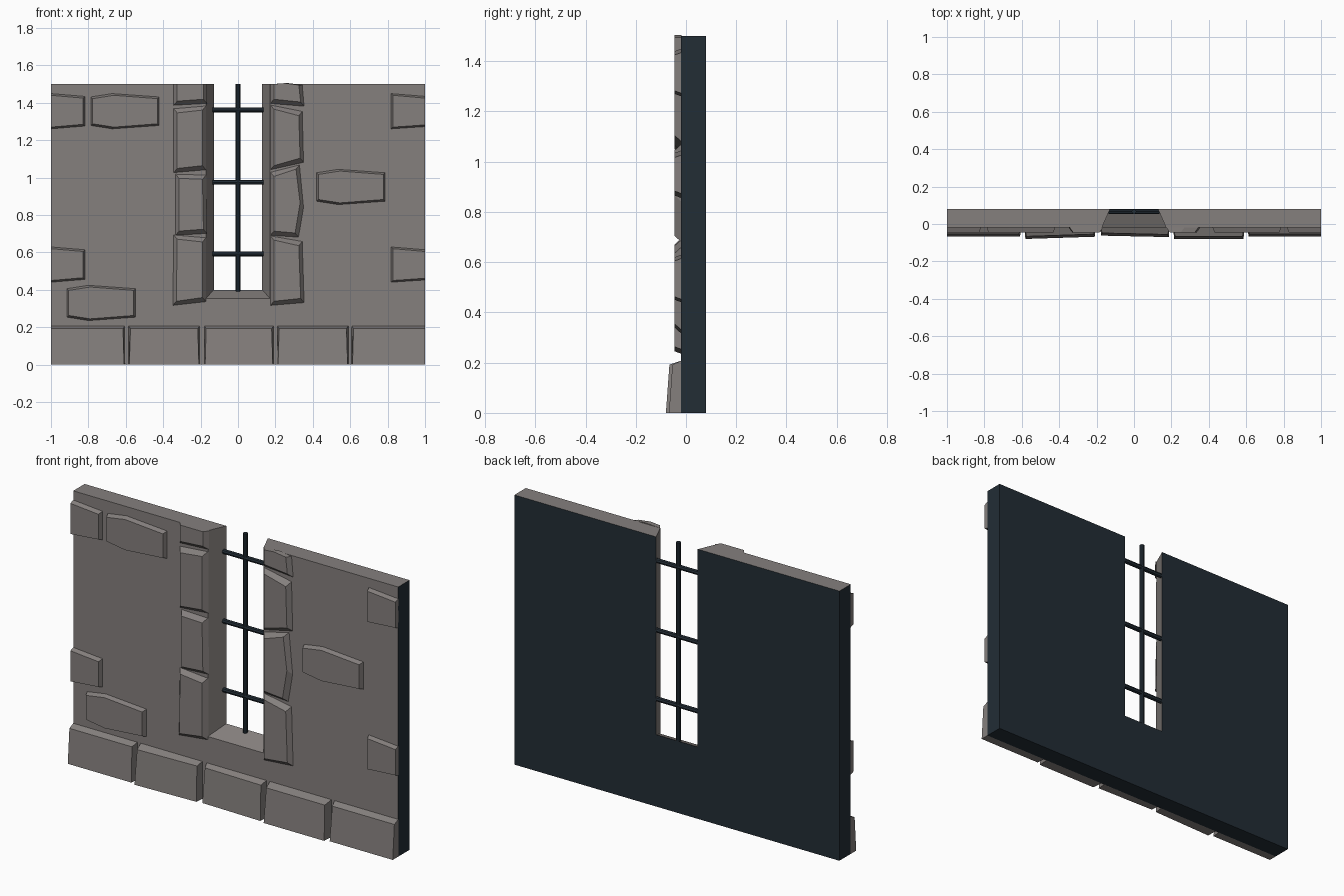
import bpy, bmesh, math
from mathutils import Vector

if "Cube" in bpy.data.objects:
    bpy.data.objects.remove(bpy.data.objects["Cube"])


def make_material(name, color):
    m = bpy.data.materials.new(name)
    m.diffuse_color = (*color, 1)
    m.use_nodes = True
    m.node_tree.nodes["Principled BSDF"].inputs["Base Color"].default_value = m.diffuse_color
    return m


STONE = make_material("warm grey stone", (0.235, 0.215, 0.207))
DARK = make_material("dark blue metal", (0.016, 0.026, 0.036))


def loft(name, back, front, mats, rule=None):
    """Closed solid between two matching loops of 3D points."""
    bm = bmesh.new()
    b = [bm.verts.new(p) for p in back]
    f = [bm.verts.new(p) for p in front]
    bm.faces.new(b)
    bm.faces.new(f[::-1])
    n = len(b)
    for i in range(n):
        j = (i + 1) % n
        bm.faces.new((b[i], f[i], f[j], b[j]))
    bmesh.ops.recalc_face_normals(bm, faces=bm.faces)
    bm.normal_update()
    if rule:
        for face in bm.faces:
            face.material_index = rule(face)
    me = bpy.data.meshes.new(name)
    bm.to_mesh(me)
    bm.free()
    for m in mats:
        me.materials.append(m)
    ob = bpy.data.objects.new(name, me)
    bpy.context.collection.objects.link(ob)
    return ob


def stone(name, outline, ix, iz, y=-0.045):
    """Stone with a smaller front face; edges on the panel border stay flush."""
    cx = (min(p[0] for p in outline) + max(p[0] for p in outline)) / 2
    cz = (min(p[1] for p in outline) + max(p[1] for p in outline)) / 2
    front = []
    for x, z in outline:
        fx = x if abs(x) > 0.999 else x - math.copysign(ix, x - cx)
        fz = z if z > 1.49 else z - math.copysign(iz, z - cz)
        front.append((fx, y, fz))
    loft(name, [(x, -0.018, z) for x, z in outline], front, [STONE])


# Wall slab with a splayed window slot open at the top
def wall_loop(y, hw, sill):
    pts = [(-1, 0), (1, 0), (1, 1.5), (hw, 1.5), (hw, sill), (-hw, sill), (-hw, 1.5), (-1, 1.5)]
    return [(x, y, z) for x, z in pts]


def wall_color(face):
    c, n = face.calc_center_median(), face.normal
    return 1 if n.y > 0.9 or abs(c.x) > 0.99 or n.z < -0.9 else 0


loft("wall", wall_loop(0.08, 0.128, 0.40), wall_loop(-0.02, 0.172, 0.355), [STONE, DARK], wall_color)

# Base course: left x, right x, front depth at left and right
for i, (x0, x1, ya, yb) in enumerate([
        (-1, -0.605, -0.068, -0.068), (-0.585, -0.205, -0.080, -0.068),
        (-0.18, 0.19, -0.062, -0.070), (0.21, 0.59, -0.080, -0.080),
        (0.608, 1, -0.068, -0.068)]):
    back = [(x0, -0.018, 0), (x1, -0.018, 0), (x1, -0.018, 0.208), (x0, -0.018, 0.208)]
    a = x0 if x0 == -1 else x0 + 0.004
    b = x1 if x1 == 1 else x1 - 0.004
    front = [(a, ya, 0), (b, yb, 0), (b - (b < 1) * 0.006, yb + 0.014, 0.192),
             (a + (a > -1) * 0.006, ya + 0.014, 0.192)]
    loft(f"base_stone_{i + 1}", back, front, [STONE])

# Window side stones
sides = [
    [(-0.35, 0.315), (-0.17, 0.335), (-0.17, 0.68), (-0.345, 0.695)],
    [(-0.335, 0.69), (-0.165, 0.70), (-0.17, 1.015), (-0.335, 1.02)],
    [(-0.345, 1.025), (-0.17, 1.04), (-0.17, 1.385), (-0.345, 1.37)],
    [(-0.345, 1.385), (-0.165, 1.395), (-0.165, 1.5), (-0.345, 1.5)],
    [(0.172, 0.315), (0.355, 0.33), (0.345, 0.66), (0.172, 0.69)],
    [(0.172, 0.69), (0.325, 0.68), (0.352, 0.84), (0.33, 1.07), (0.172, 1.03)],
    [(0.172, 1.04), (0.352, 1.08), (0.345, 1.355), (0.172, 1.39)],
    [(0.172, 1.395), (0.355, 1.38), (0.345, 1.495), (0.27, 1.505), (0.172, 1.5)],
]
for i, outline in enumerate(sides):
    stone(f"window_side_stone_{i + 1}", outline, 0.02, 0.024)


# Scattered face stones: six-sided, cut off where they meet the panel border
def face_stone(name, x, z):
    w, h, k = 0.367, 0.19, 0.115
    top = [(x, z + h - 0.018), (x + k, z + h), (x + w, z + h - 0.018)]
    bottom = [(x + w, z + 0.018), (x + k, z), (x, z + 0.018)]
    stone(name, top + bottom, 0.01, 0.01)


for i, (x, z) in enumerate([(-0.788, 1.26), (0.42, 0.855), (-0.915, 0.235)]):
    face_stone(f"face_stone_{i + 1}", x, z)
for i, z in enumerate([1.26, 0.44]):
    stone(f"left_edge_stone_{i + 1}",
          [(-1, z), (-0.818, z + 0.015), (-0.818, z + 0.175), (-1, z + 0.19)], 0.01, 0.01)
    stone(f"right_edge_stone_{i + 1}",
          [(0.818, z), (1, z + 0.012), (1, z + 0.175), (0.818, z + 0.19)], 0.01, 0.01)


# Window grille
def bar(name, p, q, r=0.013, sides=8):
    p, q = Vector(p), Vector(q)
    bpy.ops.mesh.primitive_cylinder_add(vertices=sides, radius=r, depth=(q - p).length, location=(p + q) / 2)
    ob = bpy.context.object
    ob.name = name
    ob.rotation_euler = (q - p).to_track_quat('Z', 'Y').to_euler()
    ob.data.materials.append(DARK)


bar("upright_bar", (0, 0.066, 0.39), (0, 0.066, 1.5))
for i, z in enumerate([0.592, 0.975, 1.362]):
    bar(f"cross_bar_{i + 1}", (-0.135, 0.066, z), (0.135, 0.066, z))
